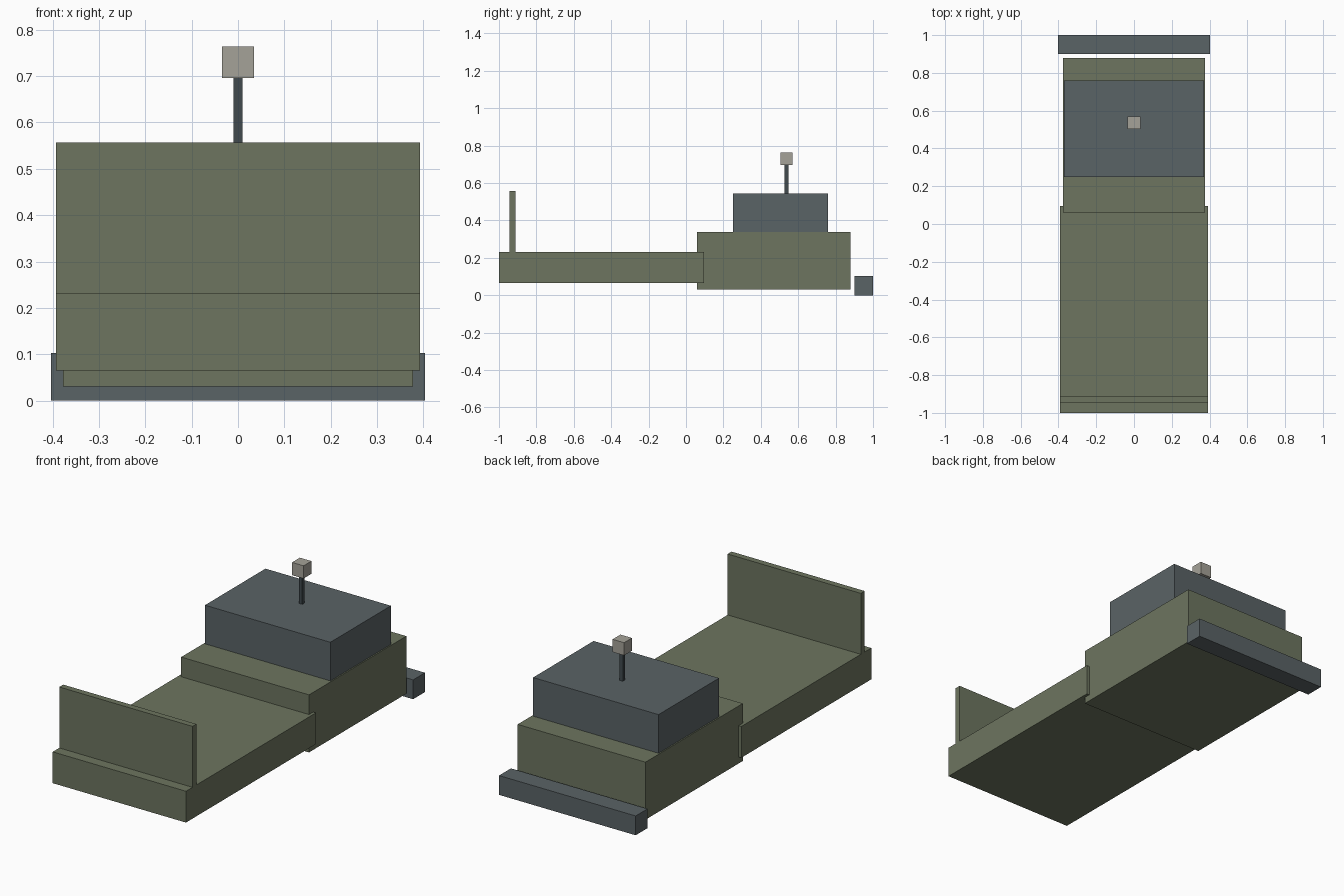
import bpy

if "Cube" in bpy.data.objects:
    bpy.data.objects.remove(bpy.data.objects["Cube"])


def material(name, rgb):
    m = bpy.data.materials.new(name)
    m.diffuse_color = (*rgb, 1.0)
    m.use_nodes = True
    m.node_tree.nodes["Principled BSDF"].inputs["Base Color"].default_value = m.diffuse_color
    return m


olive = material("olive_green", (0.153, 0.178, 0.115))
slate = material("slate_grey", (0.102, 0.125, 0.133))
dark = material("dark_slate", (0.052, 0.068, 0.076))
pale = material("pale_grey", (0.376, 0.361, 0.314))


def box(name, half_x, y0, y1, z0, z1, mat):
    """Box centred on x = 0, spanning the given y and z ranges."""
    bpy.ops.mesh.primitive_cube_add(size=1)
    ob = bpy.context.object
    ob.name = name
    for v in ob.data.vertices:
        v.co.x *= 2 * half_x
        v.co.y = y0 if v.co.y < 0 else y1
        v.co.z = z0 if v.co.z < 0 else z1
    ob.data.materials.append(mat)
    return ob


# Long flat deck with an upright board near its front end
box("deck", 0.393, -1.0, 0.095, 0.065, 0.232, olive)
box("end_board", 0.393, -0.945, -0.912, 0.232, 0.557, olive)

# Raised body and the upper cabin on it
box("body", 0.377, 0.06, 0.88, 0.03, 0.337, olive)
box("cabin", 0.37, 0.25, 0.76, 0.337, 0.543, slate)

# Thin mast with a small block on top
box("mast", 0.01, 0.527, 0.547, 0.543, 0.696, dark)
box("mast_head", 0.034, 0.504, 0.57, 0.696, 0.764, pale)

# Free-standing bar behind the body
box("rear_bar", 0.403, 0.9, 1.0, 0.0, 0.103, slate)
